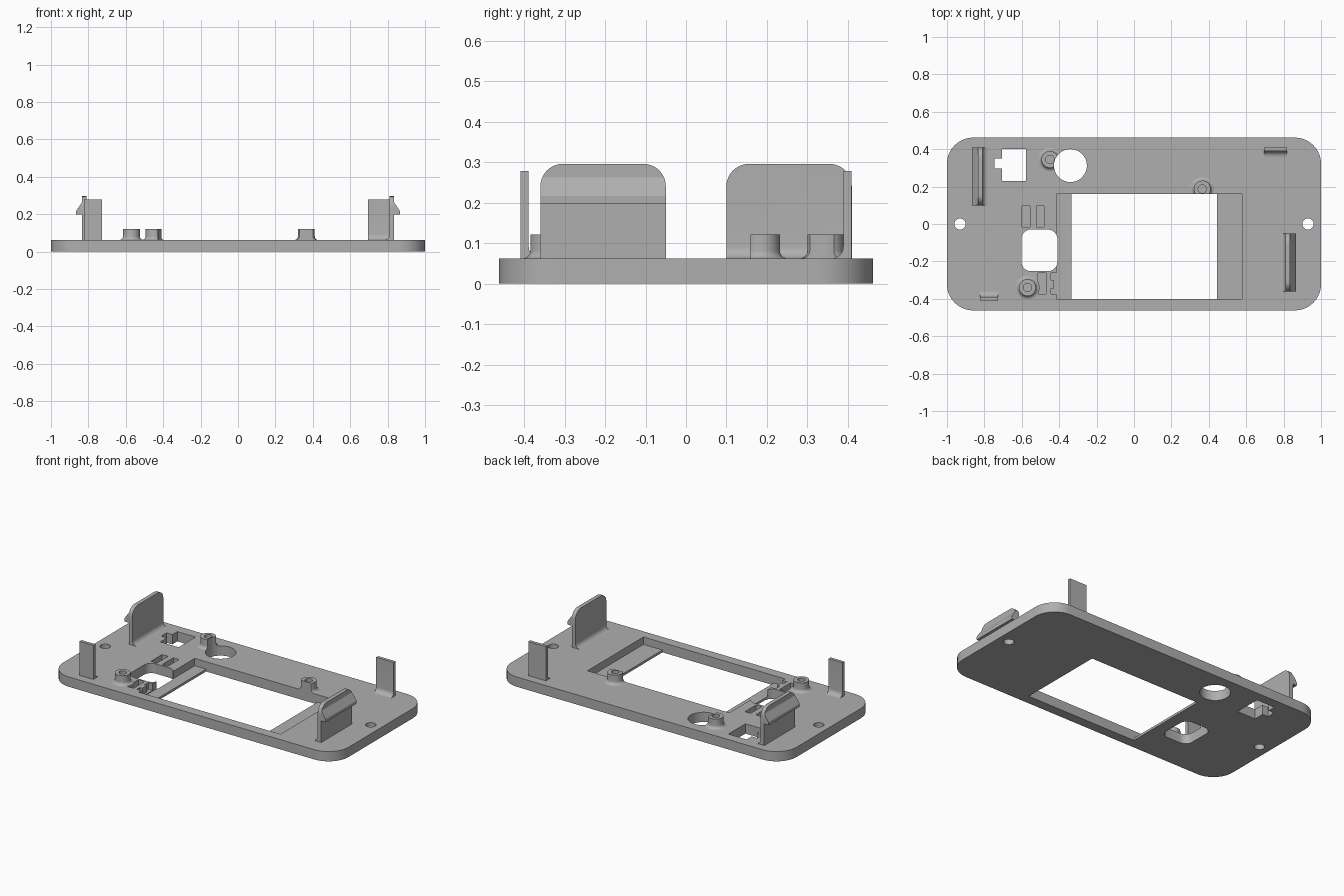
import bpy
import bmesh
from math import sin, cos, pi, radians

if "Cube" in bpy.data.objects:
    bpy.data.objects.remove(bpy.data.objects["Cube"], do_unlink=True)

TOP = 0.062     # upper face of the base plate
SINK = 0.04     # how deep attached parts are rooted in the plate

grey = bpy.data.materials.new("grey plastic")
grey.use_nodes = True
colour = (0.43, 0.43, 0.43, 1)
grey.diffuse_color = colour
grey.node_tree.nodes["Principled BSDF"].inputs["Base Color"].default_value = colour


def add_object(name, bm):
    bmesh.ops.recalc_face_normals(bm, faces=bm.faces)
    mesh = bpy.data.meshes.new(name)
    bm.to_mesh(mesh)
    bm.free()
    mesh.materials.append(grey)
    obj = bpy.data.objects.new(name, mesh)
    bpy.context.scene.collection.objects.link(obj)
    return obj


def prism(name, outline, lo, hi, axis="z"):
    """Extrude a 2D outline along an axis."""
    place = {"x": lambda u, v, w: (w, u, v),
             "y": lambda u, v, w: (u, w, v),
             "z": lambda u, v, w: (u, v, w)}[axis]
    bm = bmesh.new()
    low = [bm.verts.new(place(u, v, lo)) for u, v in outline]
    high = [bm.verts.new(place(u, v, hi)) for u, v in outline]
    bm.faces.new(low)
    bm.faces.new(high)
    n = len(outline)
    for i in range(n):
        j = (i + 1) % n
        bm.faces.new((low[i], low[j], high[j], high[i]))
    return add_object(name, bm)


def arc(cx, cy, r, start, end, n=10):
    return [(cx + r * cos(radians(start + (end - start) * i / n)),
             cy + r * sin(radians(start + (end - start) * i / n))) for i in range(n + 1)]


def rect(x0, x1, y0, y1, r=0):
    if not r:
        return [(x0, y0), (x1, y0), (x1, y1), (x0, y1)]
    return (arc(x1 - r, y1 - r, r, 0, 90) + arc(x0 + r, y1 - r, r, 90, 180)
            + arc(x0 + r, y0 + r, r, 180, 270) + arc(x1 - r, y0 + r, r, 270, 360))


def circle(x, y, r, n=48):
    return arc(x, y, r, 0, 360, n)[:-1]


def boolean(obj, cutters, operation="DIFFERENCE"):
    for cutter in cutters:
        cutter.hide_render = True
        mod = obj.modifiers.new("cut", "BOOLEAN")
        mod.operation = operation
        mod.solver = "EXACT"
        mod.object = cutter
    graph = bpy.context.evaluated_depsgraph_get()
    mesh = bpy.data.meshes.new_from_object(obj.evaluated_get(graph))
    obj.modifiers.clear()
    obj.data = mesh


def smooth(obj):
    bpy.ops.object.select_all(action="DESELECT")
    obj.select_set(True)
    bpy.context.view_layer.objects.active = obj
    bpy.ops.object.shade_smooth_by_angle(angle=radians(30))


# Base plate with rounded corners
plate = prism("base_plate", rect(-1, 1, -0.462, 0.462, 0.14), 0, TOP)

# Openings: screen recess and window, round and square holes, screw holes
recess = prism("recess_cutter", rect(-0.415, 0.578, -0.4, 0.16), 0.015, 0.5)
round_hole = prism("round_cutter", circle(-0.34, 0.312, 0.088), -0.1, 0.5)
t_hole = [(-0.705, 0.23), (-0.577, 0.23), (-0.577, 0.4), (-0.705, 0.4),
          (-0.705, 0.35), (-0.745, 0.35), (-0.745, 0.297), (-0.705, 0.297)]
through = [rect(-0.335, 0.445, -0.4, 0.16), t_hole,
           rect(-0.602, -0.41, -0.252, -0.03, 0.05),
           circle(-0.93, 0, 0.03), circle(0.93, 0, 0.03)]
# Shallow slots beside the rounded opening
notched = [(-0.445, -0.374), (-0.405, -0.374), (-0.405, -0.262), (-0.445, -0.262),
           (-0.445, -0.3), (-0.428, -0.3), (-0.428, -0.345), (-0.445, -0.345)]
slots = [rect(-0.598, -0.556, -0.016, 0.096), rect(-0.52, -0.48, -0.016, 0.096),
         rect(-0.513, -0.47, -0.374, -0.262), notched]
cutters = [recess, round_hole]
cutters += [prism("through_cutter", o, -0.1, 0.5) for o in through]
cutters += [prism("slot_cutter", o, 0.02, 0.5) for o in slots]
boolean(plate, cutters)
smooth(plate)


def lathe(name, profile, x, y, n=40):
    """Revolve (radius, z) points; the first and last close as discs."""
    bm = bmesh.new()
    rings = [[bm.verts.new((x + r * cos(2 * pi * i / n), y + r * sin(2 * pi * i / n), z))
              for i in range(n)] for r, z in profile]
    for a, b in zip(rings, rings[1:]):
        for i in range(n):
            j = (i + 1) % n
            bm.faces.new((a[i], a[j], b[j], b[i]))
    bm.faces.new(rings[0])
    bm.faces.new(rings[-1])
    return add_object(name, bm)


# Screw bosses with filleted feet, trimmed by neighbouring openings
FOOT = 0.02
boss_profile = ([(0.045 + FOOT, SINK)]
                + arc(0.045 + FOOT, TOP + FOOT, FOOT, 270, 180, 6)
                + [(0.045, 0.122), (0.022, 0.122), (0.022, 0.066)])
for label, x, y in (("back", -0.45, 0.345), ("middle", 0.365, 0.187), ("front", -0.57, -0.34)):
    boss = lathe("screw_boss_" + label, boss_profile, x, y)
    if label != "front":
        boolean(boss, [round_hole if label == "back" else recess])
    smooth(boss)

# Snap clips: filleted wall with an outward hook and rounded top corners
fillet = arc(-0.03, TOP + 0.03, 0.03, 270, 360, 8)
clip_profile = ([(-0.03, SINK)] + fillet
                + [(0, 0.296), (0.025, 0.296), (0.025, 0.262), (0.055, 0.217),
                   (0.055, 0.198), (0.025, 0.198), (0.025, SINK)])
for label, side, y0, y1 in (("right", -1, 0.1, 0.41), ("left", 1, -0.36, -0.05)):
    clip = prism("snap_clip_" + label, [(side * (0.81 + u), z) for u, z in clip_profile],
                 y0, y1, "y")
    corner = prism("corner_cutter", rect(y0, y1, -0.2, 0.296, 0.055), -1, 1, "x")
    boolean(clip, [corner], "INTERSECT")
    cutters.append(corner)
    smooth(clip)

# Thin guide posts with a fillet on the inner foot
post_profile = [(-0.03, SINK)] + fillet + [(0, 0.278), (0.02, 0.278), (0.02, SINK)]
for label, side, x0, x1 in (("front", -1, -0.823, -0.727), ("back", 1, 0.695, 0.818)):
    post = prism("guide_post_" + label, [(side * (0.389 + u), z) for u, z in post_profile],
                 x0, x1, "x")
    smooth(post)

for cutter in cutters:
    bpy.data.objects.remove(cutter, do_unlink=True)
